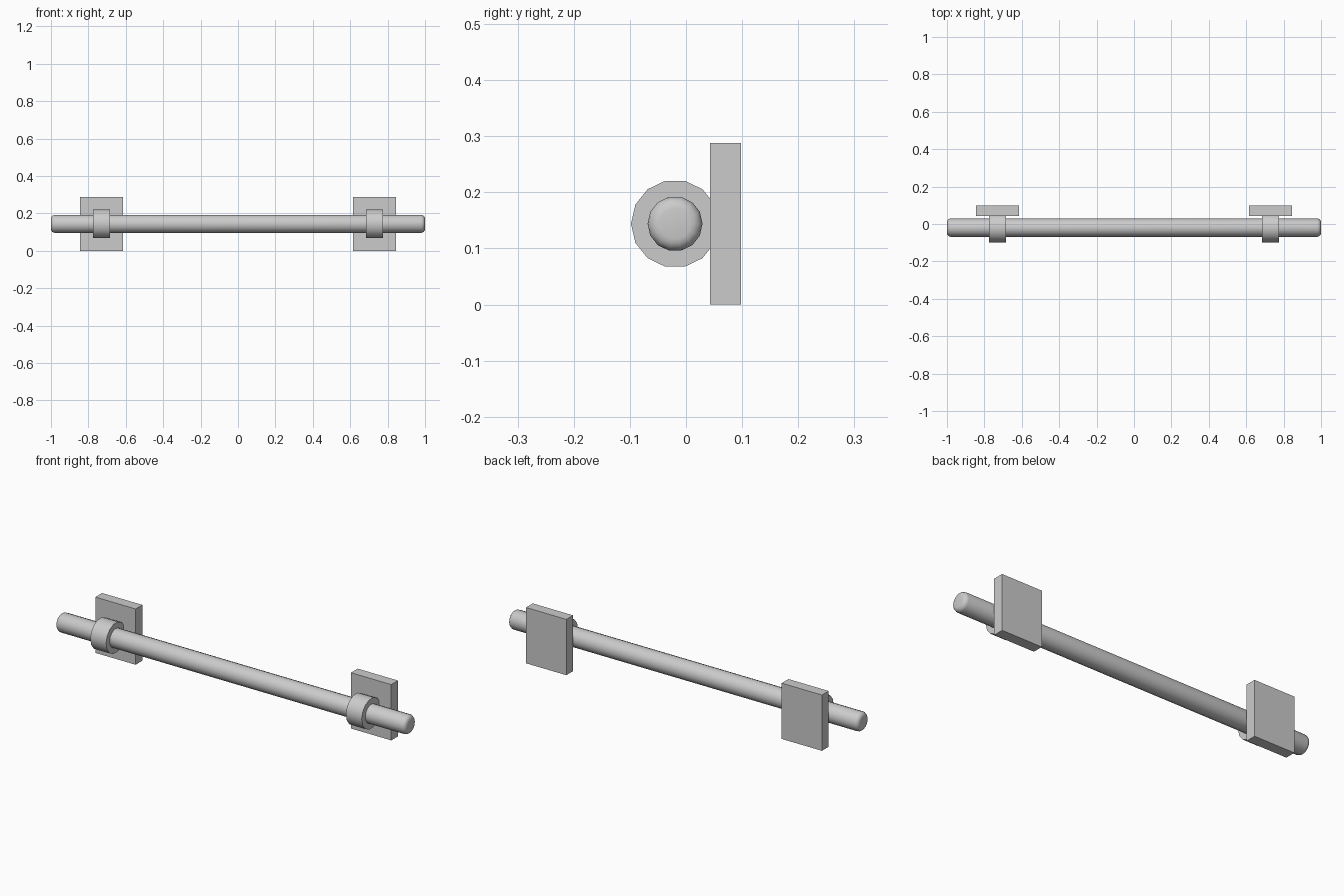
import bpy, math

if "Cube" in bpy.data.objects:
    bpy.data.objects.remove(bpy.data.objects["Cube"])

BAR_Y, BAR_Z = -0.0195, 0.144
SIDES = 14


def rod(name, radius, length, x):
    # cylinder along x with a vertex pointing to the front and back
    bpy.ops.mesh.primitive_cylinder_add(
        vertices=SIDES, radius=radius, depth=length,
        location=(x, BAR_Y, BAR_Z), rotation=(0, math.pi / 2, 0))
    ob = bpy.context.object
    ob.name = name
    return ob


def smooth(ob, angle):
    bpy.context.view_layer.objects.active = ob
    bpy.ops.object.shade_smooth_by_angle(angle=math.radians(angle))


# Long bar with rounded ends
bar = rod("bar", 0.049, 2.0, 0)
bevel = bar.modifiers.new("rounded_ends", 'BEVEL')
bevel.width = 0.021
bevel.segments = 4
bevel.limit_method = 'ANGLE'
bevel.angle_limit = math.radians(60)
bpy.ops.object.modifier_apply(modifier=bevel.name)
smooth(bar, 40)

# Collar and wall plate on each side
for side, x in (("left", -0.73), ("right", 0.73)):
    smooth(rod(side + "_collar", 0.0785, 0.09, x), 40)

    bpy.ops.mesh.primitive_cube_add(size=1, location=(x, 0.0705, 0.144))
    plate = bpy.context.object
    plate.name = side + "_wall_plate"
    plate.scale = (0.23, 0.055, 0.288)
    bpy.ops.object.transform_apply(location=False, rotation=False, scale=True)
